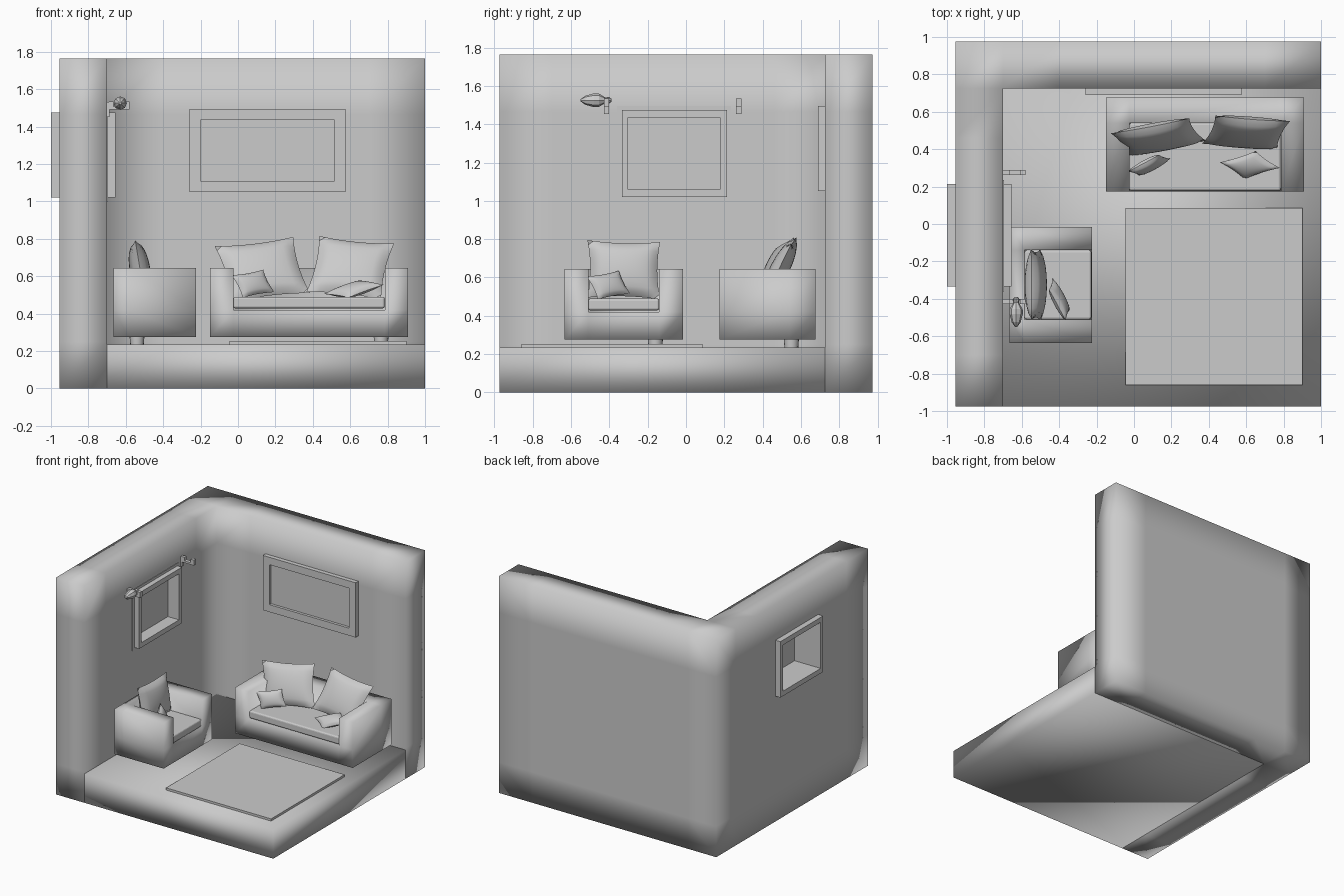
import bpy, bmesh, math
from mathutils import Vector, Matrix

if "Cube" in bpy.data.objects:
    bpy.data.objects.remove(bpy.data.objects["Cube"], do_unlink=True)

grey = bpy.data.materials.new("plain_grey")
grey.use_nodes = True
grey.diffuse_color = (0.6, 0.6, 0.6, 1)
grey.node_tree.nodes["Principled BSDF"].inputs["Base Color"].default_value = (0.6, 0.6, 0.6, 1)


def finish(bm, name, smooth=False, turn=None):
    if turn:
        bm.transform(turn)
    bmesh.ops.recalc_face_normals(bm, faces=bm.faces)
    for f in bm.faces:
        f.smooth = smooth
    mesh = bpy.data.meshes.new(name)
    bm.to_mesh(mesh)
    bm.free()
    mesh.materials.append(grey)
    ob = bpy.data.objects.new(name, mesh)
    bpy.context.collection.objects.link(ob)
    return ob


def block(name, xs, ys, zs, kind=lambda i, j, k: 1, smooth=False, turn=None):
    """Skin the solid cells of a box grid: 1 solid, 0 empty, 2 open without reveals."""
    cuts = (xs, ys, zs)
    size = [len(c) - 1 for c in cuts]

    def cell(idx):
        return kind(*idx) if all(0 <= idx[a] < size[a] for a in range(3)) else 0

    bm = bmesh.new()
    for i in range(size[0]):
        for j in range(size[1]):
            for k in range(size[2]):
                idx = (i, j, k)
                if cell(idx) != 1:
                    continue
                for axis in range(3):
                    for side in (0, 1):
                        near = list(idx)
                        near[axis] += 2 * side - 1
                        if cell(near) != 0:
                            continue
                        u, v = [a for a in range(3) if a != axis]
                        ring = []
                        for du, dv in ((0, 0), (1, 0), (1, 1), (0, 1)):
                            p = list(idx)
                            p[axis] += side
                            p[u] += du
                            p[v] += dv
                            ring.append(bm.verts.new([cuts[a][p[a]] for a in range(3)]))
                        bm.faces.new(ring)
    bmesh.ops.remove_doubles(bm, verts=bm.verts, dist=1e-5)
    return finish(bm, name, smooth, turn)


def pillow(name, centre, across, up, thick):
    """Puffed cushion with pinched sides, spanned by two half-edge vectors."""
    c, a, b = Vector(centre), Vector(across), Vector(up)
    n = a.cross(b).normalized()
    bm = bmesh.new()
    for side in (-1, 1):
        made = bmesh.ops.create_grid(bm, x_segments=12, y_segments=12, size=1)
        for vert in made["verts"]:
            u, v = vert.co.x, vert.co.y
            puff = max(0, (1 - u * u) * (1 - v * v)) ** 0.45
            pu = u * (1 - 0.08 * (1 - v * v))
            pv = v * (1 - 0.08 * (1 - u * u))
            vert.co = c + a * pu + b * pv + n * (side * thick * puff)
    bmesh.ops.remove_doubles(bm, verts=bm.verts, dist=1e-5)
    ob = finish(bm, name, True)
    ob.data.set_sharp_from_angle(angle=math.radians(60))


def lathe(name, profile, sides, turn, smooth=False):
    """Closed turned shape from (radius, height) points."""
    bm = bmesh.new()
    rings = []
    for r, h in profile:
        rings.append([bm.verts.new((r * math.cos(math.tau * s / sides),
                                    r * math.sin(math.tau * s / sides), h)) for s in range(sides)])
    for lo, hi in zip(rings, rings[1:]):
        for s in range(sides):
            t = (s + 1) % sides
            bm.faces.new((lo[s], lo[t], hi[t], hi[s]))
    bm.faces.new(rings[0])
    bm.faces.new(rings[-1])
    return finish(bm, name, smooth, turn)


# Room shell: two walls with a window opening, and a thick floor
def wall_cell(i, j, k):
    if i == 0 and j == 2 and k == 3:
        return 2
    return 1 if i == 0 or j == 5 else 0


block("walls", (-0.955, -0.7, -0.4, 0.15, 0.7, 1), (-0.975, -0.7, -0.32, 0.2, 0.46, 0.725, 0.975),
      (0, 0.25, 0.64, 1.03, 1.465, 1.765), wall_cell, True)
block("floor", (-0.7, 1), (-0.975, 0.725), (0, 0.235), smooth=True)
block("rug", (-0.045, 0.9), (-0.86, 0.085), (0.235, 0.253))


# Window frame running through the wall, with a pane set back
def middle_open_x(i, j, k):
    return 0 if j == 1 and k == 1 else 1


block("window_frame", (-1, -0.655), (-0.335, -0.303, 0.178, 0.215), (1.02, 1.06, 1.435, 1.475), middle_open_x)
block("window_pane", (-0.765, -0.755), (-0.31, 0.185), (1.05, 1.445))
block("window_trim", (-0.701, -0.696), (-0.36, -0.32, 0.2, 0.235), (1, 1.03, 1.465, 1.495), middle_open_x)


# Picture on the back wall
def middle_open_y(i, j, k):
    return 0 if i == 1 and k == 1 else 1


block("picture_frame", (-0.26, -0.2, 0.515, 0.575), (0.69, 0.726), (1.05, 1.11, 1.435, 1.495), middle_open_y)
block("picture_panel", (-0.205, 0.52), (0.712, 0.725), (1.105, 1.44))


# Upholstered seats, built facing the front and then turned
def seat(name, width, depth, back, centre, angle):
    w, d, arm = width / 2, depth / 2, 0.125
    turn = Matrix.Translation((*centre, 0)) @ Matrix.Rotation(angle, 4, "Z")

    def body(i, j, k):
        return 1 if k == 0 or i != 1 or j == 1 else 0

    block(name + "_body", (-w, arm - w, w - arm, w), (-d, d - back, d), (0.275, 0.42, 0.645), body, True, turn)
    cushion = block(name + "_seat_cushion", (arm - w, w - arm), (-d + 0.003, d - back), (0.428, 0.49), turn=turn)
    bevel = cushion.modifiers.new("soft_edge", "BEVEL")
    bevel.width = 0.012
    bevel.segments = 3
    foot = turn @ Matrix.Translation((w - 0.145, d - 0.125, 0.235))
    lathe(name + "_foot", ((0.036, 0), (0.04, 0.045)), 16, foot, True).data.set_sharp_from_angle(angle=0.6)


seat("sofa", 1.06, 0.5, 0.135, (0.38, 0.425), 0)
seat("armchair", 0.62, 0.44, 0.08, (-0.445, -0.325), math.pi / 2)

# Loose pillows
pillow("sofa_pillow_right", (0.13, 0.465, 0.635), (0.21, 0.04, 0.025), (-0.045, 0.06, 0.15), 0.05)
pillow("sofa_pillow_left", (0.6, 0.49, 0.645), (0.2, -0.015, -0.02), (0.035, 0.075, 0.15), 0.05)
pillow("sofa_small_pillow_right", (0.08, 0.315, 0.56), (0.085, 0.045, 0.015), (-0.03, 0.01, 0.06), 0.03)
pillow("sofa_small_pillow_left", (0.62, 0.315, 0.53), (0.065, -0.045, -0.01), (0.095, 0.03, 0.035), 0.03)
pillow("armchair_pillow", (-0.525, -0.325, 0.64), (0, 0.19, -0.005), (-0.025, 0, 0.15), 0.055)
pillow("armchair_small_pillow", (-0.4, -0.405, 0.56), (-0.045, 0.085, 0.015), (-0.01, -0.03, 0.06), 0.03)

# Curtain rod brackets and finial
for name, y in (("front_bracket", -0.415), ("back_bracket", 0.275)):
    span = (y - 0.014, y + 0.014)
    block(name + "_plate", (-0.7, -0.688), span, (1.452, 1.532))
    block(name + "_arm", (-0.69, -0.665, -0.61, -0.58), span, (1.49, 1.506, 1.534),
          lambda i, j, k: 1 if k == 0 or i != 1 else 0)
lathe("rod_finial", ((0.008, 0), (0.018, 0.012), (0.014, 0.03), (0.035, 0.065), (0.036, 0.09),
                     (0.024, 0.135), (0.006, 0.16)), 8,
      Matrix.Translation((-0.63, -0.39, 1.525)) @ Matrix.Rotation(math.pi / 2, 4, "X"))
